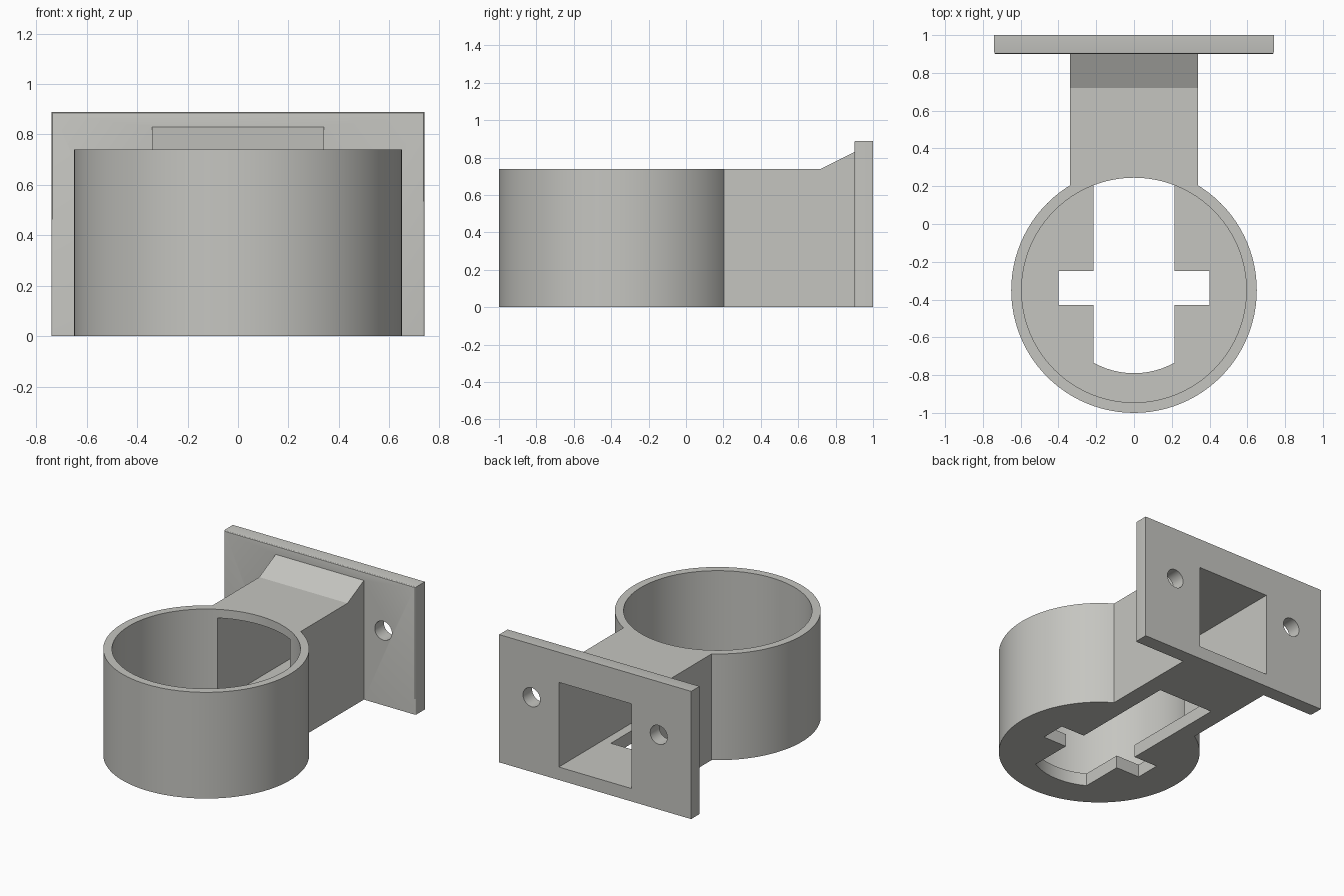
import bpy, bmesh, math

if "Cube" in bpy.data.objects:
    bpy.data.objects.remove(bpy.data.objects["Cube"])

CY = -0.35          # cup centre along y
H = 0.74            # cup height
FLOOR = 0.09        # floor thickness

grey = bpy.data.materials.new("warm grey")
grey.diffuse_color = (0.56, 0.56, 0.53, 1)
grey.use_nodes = True
grey.node_tree.nodes["Principled BSDF"].inputs["Base Color"].default_value = grey.diffuse_color


def add_object(name, bm):
    bmesh.ops.recalc_face_normals(bm, faces=bm.faces)
    mesh = bpy.data.meshes.new(name)
    bm.to_mesh(mesh)
    bm.free()
    mesh.materials.append(grey)
    ob = bpy.data.objects.new(name, mesh)
    bpy.context.collection.objects.link(ob)
    return ob


def prism(name, points, offset):
    """Closed profile pushed along an offset vector."""
    bm = bmesh.new()
    face = bm.faces.new([bm.verts.new(p) for p in points])
    res = bmesh.ops.extrude_face_region(bm, geom=[face])
    verts = [g for g in res["geom"] if isinstance(g, bmesh.types.BMVert)]
    bmesh.ops.translate(bm, verts=verts, vec=offset)
    return add_object(name, bm)


def box(name, x0, x1, y0, y1, z0, z1):
    return prism(name, [(x0, y0, z0), (x1, y0, z0), (x1, y1, z0), (x0, y1, z0)],
                 (0, 0, z1 - z0))


def cylinder(name, r, z0, z1, n=96):
    pts = [(r * math.cos(2 * math.pi * i / n), CY + r * math.sin(2 * math.pi * i / n), z0)
           for i in range(n)]
    return prism(name, pts, (0, 0, z1 - z0))


def combine(ob, other, operation):
    mod = ob.modifiers.new(operation, 'BOOLEAN')
    mod.operation = operation
    mod.solver = 'EXACT'
    mod.object = other
    bpy.context.view_layer.objects.active = ob
    bpy.ops.object.modifier_apply(modifier=mod.name)
    bpy.data.objects.remove(other)


# Cup and neck with its ramp up to the plate
body = cylinder("cup_mount", 0.65, 0, H)
neck = prism("neck", [(-0.34, 0.0, 0), (-0.34, 0.95, 0), (-0.34, 0.95, 0.83),
                      (-0.34, 0.90, 0.83), (-0.34, 0.72, H), (-0.34, 0.0, H)], (0.68, 0, 0))
combine(body, neck, 'UNION')

# Wall plate with slightly eased front top and side edges
plate = box("wall_plate", -0.74, 0.74, 0.9, 1.0, 0, 0.89)
bm = bmesh.new()
bm.from_mesh(plate.data)
edges = [e for e in bm.edges
         if all(v.co.y < 0.91 for v in e.verts) and any(v.co.z > 0.5 for v in e.verts)]
bmesh.ops.bevel(bm, geom=edges, offset=0.01, segments=3, profile=0.5, affect='EDGES')
bm.to_mesh(plate.data)
bm.free()
combine(body, plate, 'UNION')

# Cup bore and the tunnel through neck and plate
combine(body, cylinder("bore", 0.595, FLOOR, 1.2), 'DIFFERENCE')
combine(body, box("tunnel", -0.28, 0.28, -0.1, 1.2, FLOOR, 0.68), 'DIFFERENCE')

# Floor slot: rounded front end, square end under the neck
half = math.asin(0.215 / 0.44)
slot_pts = [(0.215, 0.52, -0.1), (-0.215, 0.52, -0.1)]
for i in range(13):
    a = -half + 2 * half * i / 12
    slot_pts.append((0.44 * math.sin(a), CY - 0.44 * math.cos(a), -0.1))
combine(body, prism("slot", slot_pts, (0, 0, 0.3)), 'DIFFERENCE')
combine(body, box("cross_slot", -0.4, 0.4, -0.43, -0.25, -0.1, 0.2), 'DIFFERENCE')

# Screw holes
for x in (-0.49, 0.49):
    ring = [(x + 0.066 * math.cos(2 * math.pi * i / 32), 0.8,
             0.52 + 0.066 * math.sin(2 * math.pi * i / 32)) for i in range(32)]
    combine(body, prism("screw_hole", ring, (0, 0.4, 0)), 'DIFFERENCE')

# Smooth round walls, crisp edges
bpy.ops.object.select_all(action='DESELECT')
body.select_set(True)
bpy.context.view_layer.objects.active = body
bpy.ops.object.shade_smooth_by_angle(angle=math.radians(25))
